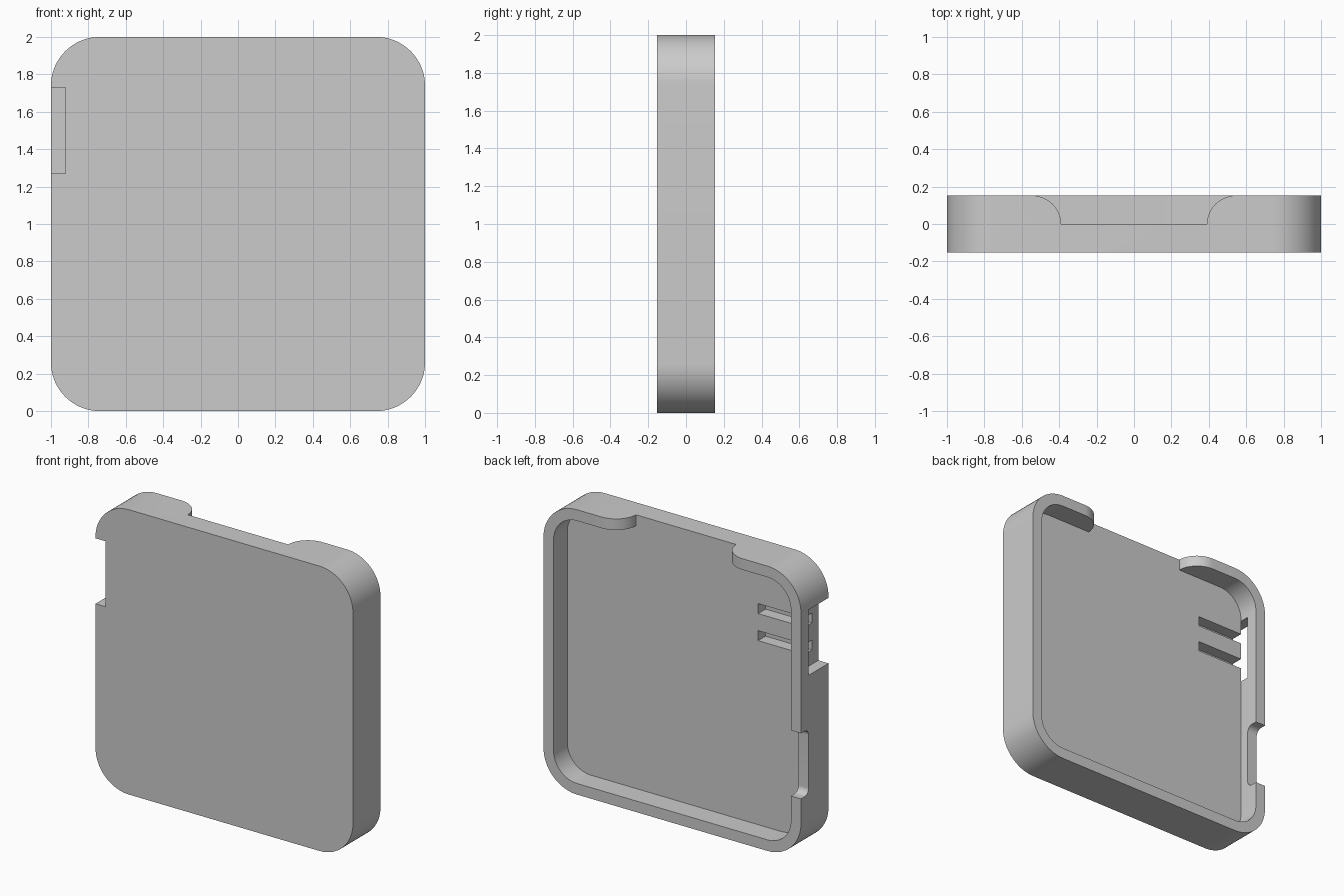
import bpy
import bmesh
from math import cos, sin, pi, radians
from mathutils import Vector

old = bpy.data.objects.get("Cube")
if old:
    bpy.data.objects.remove(old, do_unlink=True)

HALF = 0.153      # half of the case depth
FLOOR = 0.0       # inner floor level
WALL = 0.078      # rim thickness
RADIUS = 0.26     # outer corner radius

grey = bpy.data.materials.new("light_grey")
grey.use_nodes = True
grey.diffuse_color = (0.6, 0.6, 0.6, 1)
grey.node_tree.nodes["Principled BSDF"].inputs["Base Color"].default_value = (0.6, 0.6, 0.6, 1)


def arc(cx, cy, rx, ry, start, end, steps=16):
    """Points along an elliptical arc, angles in quarter turns."""
    angles = [(start + (end - start) * i / steps) * pi / 2 for i in range(steps + 1)]
    return [(cx + rx * cos(a), cy + ry * sin(a)) for a in angles]


def rounded_rect(u0, u1, v0, v1, r):
    return (arc(u1 - r, v1 - r, r, r, 0, 1) + arc(u0 + r, v1 - r, r, r, 1, 2)
            + arc(u0 + r, v0 + r, r, r, 2, 3) + arc(u1 - r, v0 + r, r, r, 3, 4))


def prism(name, profile, axis, low, high):
    """Extrude a 2D profile along an axis (the profile uses the other two, in order)."""
    bm = bmesh.new()
    verts = []
    for u, v in profile:
        co = [u, v]
        co.insert(axis, low)
        verts.append(bm.verts.new(co))
    face = bm.faces.new(verts)
    new = bmesh.ops.extrude_face_region(bm, geom=[face])["geom"]
    shift = Vector((0, 0, 0))
    shift[axis] = high - low
    bmesh.ops.translate(bm, vec=shift, verts=[g for g in new if isinstance(g, bmesh.types.BMVert)])
    bmesh.ops.recalc_face_normals(bm, faces=bm.faces)
    mesh = bpy.data.meshes.new(name)
    bm.to_mesh(mesh)
    bm.free()
    mesh.materials.append(grey)
    obj = bpy.data.objects.new(name, mesh)
    bpy.context.collection.objects.link(obj)
    return obj


def box(name, x, y, z):
    return prism(name, [(x[0], z[0]), (x[1], z[0]), (x[1], z[1]), (x[0], z[1])], 1, *y)


# Solid rounded case
case = prism("case", rounded_rect(-1, 1, 0, 2, RADIUS), 1, -HALF, HALF)

# Tray cavity, open at the back
inner = 1 - WALL
cutters = [prism("cavity_cutter", rounded_rect(-inner, inner, WALL, 2 - WALL, RADIUS - WALL),
                 1, FLOOR, 0.4)]

# Wide opening in the top wall, with rounded wall ends
right_end = arc(0.55, FLOOR, 0.16, HALF, 2, 1)
left_end = [(-x, y) for x, y in reversed(right_end)]
cutters.append(prism("top_opening_cutter",
                     right_end + [(0.55, 0.3), (-0.55, 0.3)] + left_end, 2, 1.8, 2.2))

# Side notch, open to the front and through to the cavity
cutters.append(box("side_notch_cutter", (-1.2, -0.921), (-0.4, 0.068), (1.27, 1.73)))

# Two grooves in the floor leading to the notch
for z in (1.37, 1.56):
    cutters.append(box("groove_cutter", (-0.56, -0.96), (-0.083, 0.04), (z, z + 0.07)))

# Lower side cutout with rounded inner corners
cutters.append(prism("side_cutout_cutter", rounded_rect(0.068, 0.4, 0.435, 0.895, 0.045),
                     0, -1.2, -0.8))

# Carve the case
bpy.context.view_layer.objects.active = case
for cutter in cutters:
    cutter.hide_render = True
    mod = case.modifiers.new("cut", "BOOLEAN")
    mod.operation = "DIFFERENCE"
    mod.solver = "EXACT"
    mod.object = cutter
    bpy.ops.object.modifier_apply(modifier=mod.name)
    bpy.data.objects.remove(cutter, do_unlink=True)

# Smooth the rounded corners, keep edges sharp
bpy.ops.object.select_all(action="DESELECT")
case.select_set(True)
bpy.ops.object.shade_smooth_by_angle(angle=radians(30))
